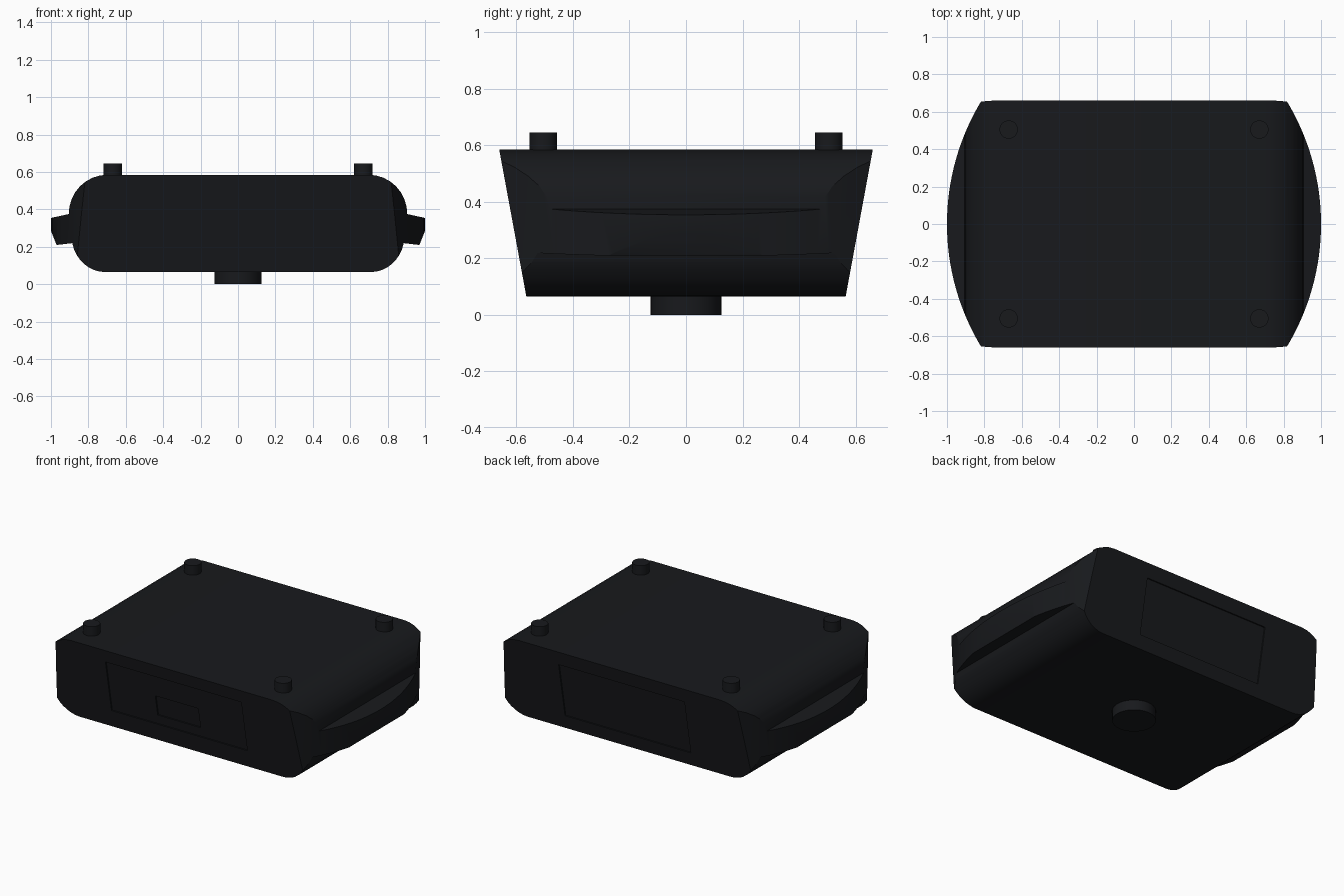
import bpy, bmesh
from math import sin, cos, radians, sqrt, asin, atan2

if "Cube" in bpy.data.objects:
    bpy.data.objects.remove(bpy.data.objects["Cube"])

Z0, Z1 = 0.065, 0.585          # bottom and top of the case
Y0, Y1 = 0.565, 0.661          # half depth at bottom and top
SLOPE = (Y1 - Y0) / (Z1 - Z0)

mat = bpy.data.materials.new("black_plastic")
mat.diffuse_color = (0.009, 0.010, 0.012, 1)
mat.use_nodes = True
mat.node_tree.nodes["Principled BSDF"].inputs["Base Color"].default_value = mat.diffuse_color


def half_depth(z):
    return Y0 + SLOPE * (z - Z0)


def loft(name, ring_a, ring_b):
    """Closed solid between two matching rings of points."""
    bm = bmesh.new()
    a = [bm.verts.new(p) for p in ring_a]
    b = [bm.verts.new(p) for p in ring_b]
    n = len(a)
    bm.faces.new(a)
    bm.faces.new(b[::-1])
    for i in range(n):
        j = (i + 1) % n
        bm.faces.new((a[j], a[i], b[i], b[j]))
    bmesh.ops.recalc_face_normals(bm, faces=bm.faces)
    me = bpy.data.meshes.new(name)
    bm.to_mesh(me)
    bm.free()
    ob = bpy.data.objects.new(name, me)
    bpy.context.collection.objects.link(ob)
    return ob


def boolean(target, cutter, operation):
    m = target.modifiers.new("bool", "BOOLEAN")
    m.operation, m.object, m.solver = operation, cutter, "EXACT"
    bpy.context.view_layer.objects.active = target
    bpy.ops.object.modifier_apply(modifier=m.name)
    bpy.data.objects.remove(cutter, do_unlink=True)


def smooth(ob):
    ob.data.materials.clear()
    ob.data.materials.append(mat)
    bpy.ops.object.select_all(action="DESELECT")
    ob.select_set(True)
    bpy.context.view_layer.objects.active = ob
    bpy.ops.object.shade_smooth_by_angle(angle=radians(25))


def cylinder(name, x, y, z0, z1, r, n):
    bpy.ops.mesh.primitive_cylinder_add(vertices=n, radius=r, depth=z1 - z0,
                                        location=(x, y, (z0 + z1) / 2))
    ob = bpy.context.object
    ob.name = name
    smooth(ob)


# Case cross-section: rounded corners with a grip rail on each side
N = 8
right = []
for i in range(N + 1):
    t = radians(-90 + 78 * i / N)
    right.append((0.71 + 0.18 * cos(t), 0.26 + 0.195 * sin(t)))
right += [(0.97, 0.21), (1.0, 0.285), (1.02, 0.34), (1.02, 0.35)]
for i in range(N + 1):
    t = radians(90 * i / N)
    right.append((0.70 + 0.205 * cos(t), 0.375 + 0.21 * sin(t)))
profile = right + [(-x, z) for x, z in reversed(right)]
case = loft("case", [(x, -half_depth(z), z) for x, z in profile],
            [(x, half_depth(z), z) for x, z in profile])

# Bowed sides: trim the case to an arc-ended plan
R, H = 1.27, 0.8
a_max = asin(H / R)
side = [(1 - R + R * cos(a), R * sin(a))
        for a in (a_max * (2 * i / 40 - 1) for i in range(41))]
plan = side + [(-x, -y) for x, y in side]
boolean(case, loft("plan_cutter", [(x, y, -0.2) for x, y in plan],
                   [(x, y, 0.9) for x, y in plan]), "INTERSECT")


# Shallow recessed panels on the sloping front and back
def recess(sign, half_w, z0, z1, depth):
    def ring(offset):
        return [(x, sign * (half_depth(z) + offset), z) for x, z in
                ((-half_w, z0), (half_w, z0), (half_w, z1), (-half_w, z1))]
    boolean(case, loft("panel_cutter", ring(-depth), ring(0.05)), "DIFFERENCE")


recess(-1, 0.475, 0.175, 0.505, 0.008)
recess(-1, 0.15, 0.235, 0.365, 0.016)
recess(1, 0.44, 0.15, 0.497, 0.008)
smooth(case)

# Corner pegs on top and the round mount underneath
for sx in (-1, 1):
    for sy in (-1, 1):
        cylinder("top_peg", sx * 0.67, sy * 0.505, Z1 - 0.01, 0.645, 0.049, 32)
cylinder("bottom_mount", 0, 0, 0, Z0 + 0.01, 0.125, 48)
